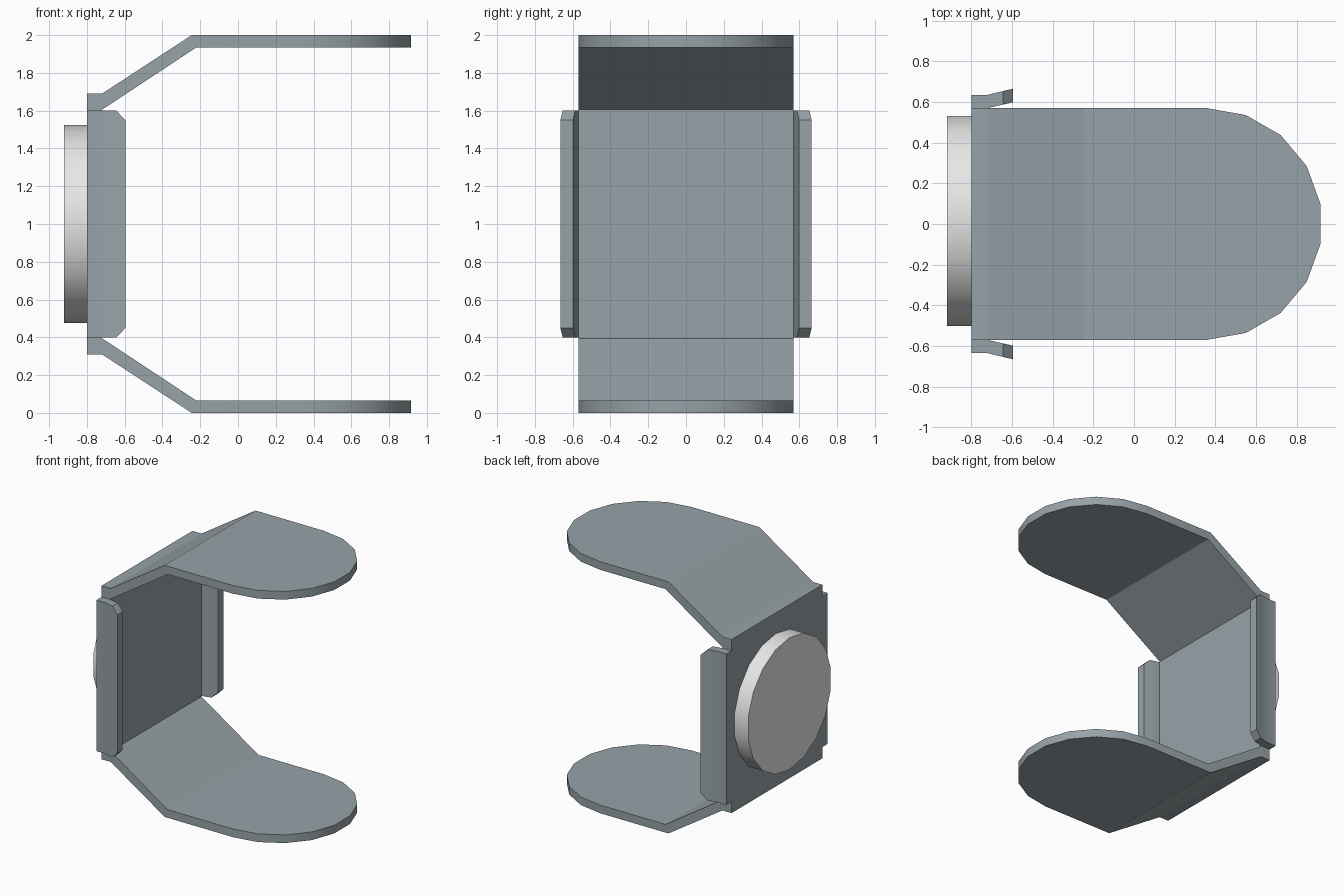
import bpy, bmesh, math
from mathutils import Matrix

cube = bpy.data.objects.get("Cube")
if cube:
    bpy.data.objects.remove(cube, do_unlink=True)


def material(name, rgb):
    m = bpy.data.materials.new(name)
    m.use_nodes = True
    m.diffuse_color = (*rgb, 1)
    m.node_tree.nodes["Principled BSDF"].inputs["Base Color"].default_value = (*rgb, 1)
    return m


steel = material("blue grey steel", (0.31, 0.365, 0.39))
pale = material("pale grey", (0.8, 0.8, 0.8))


def finish(bm, name, mat):
    bmesh.ops.remove_doubles(bm, verts=bm.verts, dist=0.0005)
    bmesh.ops.recalc_face_normals(bm, faces=bm.faces)
    mesh = bpy.data.meshes.new(name)
    bm.to_mesh(mesh)
    bm.free()
    mesh.materials.append(mat)
    ob = bpy.data.objects.new(name, mesh)
    bpy.context.collection.objects.link(ob)
    bpy.ops.object.select_all(action="DESELECT")
    ob.select_set(True)
    bpy.context.view_layer.objects.active = ob
    bpy.ops.object.shade_smooth_by_angle(angle=math.radians(30))
    return ob


# Bent sheet: back plate, sloped arms and rounded tongues as one strip.
# Each station is outer x, outer z, inner x, inner z, half width.
R, ARC_X = 0.57, 0.355
upper = [(-0.80, 1.69, -0.72, 1.605, R),
         (-0.72, 1.69, -0.72, 1.605, R),
         (-0.245, 2.0, -0.22, 1.935, R)]
for step in range(5):
    a = math.radians(20 * step)
    x = ARC_X + R * math.sin(a)
    upper.append((x, 2.0, x, 1.935, R * math.cos(a)))
lower = [(xo, 2 - zo, xi, 2 - zi, w) for xo, zo, xi, zi, w in reversed(upper)]

bm = bmesh.new()
rings = []
for xo, zo, xi, zi, w in lower + upper:
    rings.append([bm.verts.new(p) for p in
                  ((xo, -w, zo), (xo, w, zo), (xi, w, zi), (xi, -w, zi))])
for a, b in zip(rings, rings[1:]):
    for i in range(4):
        j = (i + 1) % 4
        bm.faces.new((a[i], a[j], b[j], b[i]))
bm.faces.new(rings[0])
bm.faces.new(rings[-1])
finish(bm, "bent_bracket", steel)

# Side flanges: splayed lips with chamfered front corners.
# Each station is x, inner y, outer y, half height.
flange = [(-0.80, 0.57, 0.635, 0.60), (-0.72, 0.57, 0.635, 0.60),
          (-0.645, 0.587, 0.653, 0.60), (-0.595, 0.598, 0.665, 0.55)]
for side, name in ((1, "back_flange"), (-1, "front_flange")):
    bm = bmesh.new()
    rings = [[bm.verts.new((x, side * y, 1 + h)) for y, h in
              ((yi, -hh), (yo, -hh), (yo, hh), (yi, hh))]
             for x, yi, yo, hh in flange]
    for a, b in zip(rings, rings[1:]):
        for i in range(4):
            j = (i + 1) % 4
            bm.faces.new((a[i], a[j], b[j], b[i]))
    bm.faces.new(rings[0])
    bm.faces.new(rings[-1])
    finish(bm, name, steel)

# Round mounting disc on the outside of the back plate
bm = bmesh.new()
place = Matrix.Translation((-0.86, 0.015, 1)) @ Matrix.Rotation(math.pi / 2, 4, "Y")
bmesh.ops.create_cone(bm, cap_ends=True, segments=18, radius1=0.525, radius2=0.525,
                      depth=0.12, matrix=place)
# Turn so that a corner sits at the top and bottom
top = max(v.co.z for v in bm.verts)
if sum(abs(v.co.z - top) < 0.001 for v in bm.verts) > 2:
    bmesh.ops.rotate(bm, verts=bm.verts, cent=(0, 0.015, 1),
                     matrix=Matrix.Rotation(math.radians(10), 3, "X"))
finish(bm, "mounting_disc", pale)
